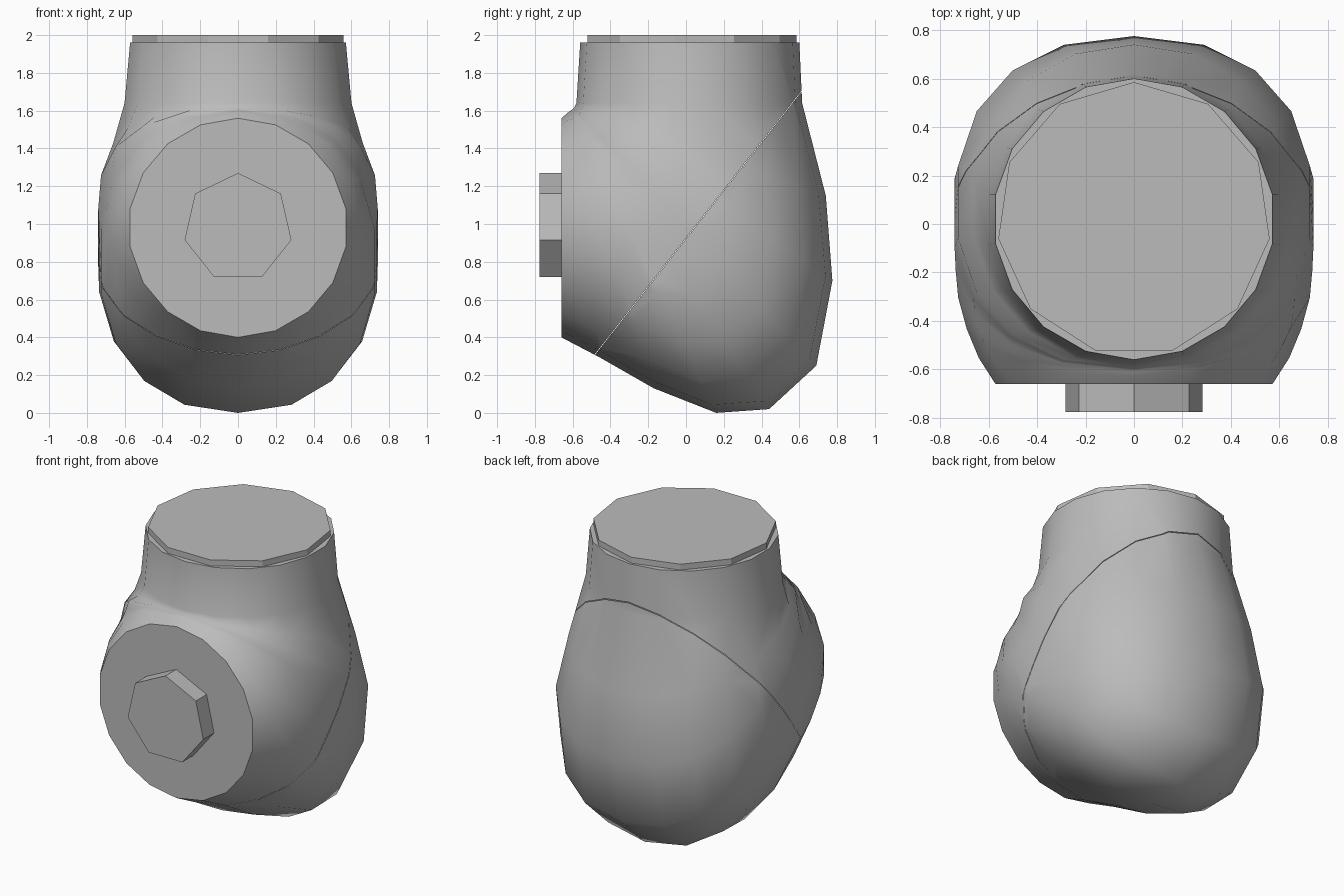
import bpy, bmesh, math
from mathutils import Vector

if "Cube" in bpy.data.objects:
    bpy.data.objects.remove(bpy.data.objects["Cube"], do_unlink=True)

grey = bpy.data.materials.new("joint grey")
grey.use_nodes = True
grey.diffuse_color = (0.5, 0.5, 0.5, 1)
grey.node_tree.nodes["Principled BSDF"].inputs["Base Color"].default_value = (0.5, 0.5, 0.5, 1)

SIDES = 18


def finish(bm, name, smooth=True):
    bmesh.ops.recalc_face_normals(bm, faces=bm.faces)
    mesh = bpy.data.meshes.new(name)
    bm.to_mesh(mesh)
    bm.free()
    mesh.materials.append(grey)
    obj = bpy.data.objects.new(name, mesh)
    bpy.context.collection.objects.link(obj)
    if smooth:
        bpy.ops.object.select_all(action='DESELECT')
        obj.select_set(True)
        bpy.context.view_layer.objects.active = obj
        bpy.ops.object.shade_smooth_by_angle(angle=math.radians(40))
    return obj


# Bent body: rings fan round the inner corner
# inner (y, z), outer (y, z), half width, roundness
RINGS = [
    ((-.56, 1.96), (.60, 1.96), .58, 2),
    ((-.58, 1.64), (.615, 1.64), .61, 2),
    ((-.59, 1.62), (.74, 1.15), .67, 2.1),
    ((-.594, 1.615), (.775, .70), .735, 2.3),
    ((-.598, 1.61), (.69, .25), .75, 2.3),
    ((-.602, 1.607), (.44, .02), .745, 2.3),
    ((-.606, 1.603), (.16, .0), .735, 2.25),
    ((-.612, 1.60), (-.17, .13), .70, 2.1),
    ((-.625, 1.59), (-.45, .29), .65, 2),
    ((-.66, 1.56), (-.66, .40), .58, 2),
]


def signed_power(v, p):
    return math.copysign(abs(v) ** p, v)


def body():
    bm = bmesh.new()
    loops = []
    for inner, outer, width, n in RINGS:
        a, b = Vector((0, *inner)), Vector((0, *outer))
        mid, half = (a + b) / 2, (b - a) / 2
        loop = []
        for i in range(SIDES):
            t = math.tau * i / SIDES
            x = width * signed_power(math.sin(t), 2 / n)
            loop.append(bm.verts.new(mid + half * signed_power(math.cos(t), 2 / n) + Vector((x, 0, 0))))
        loops.append(loop)
    for p, q in zip(loops, loops[1:]):
        for i in range(SIDES):
            j = (i + 1) % SIDES
            bm.faces.new((p[i], p[j], q[j], q[i]))
    bm.faces.new(loops[0])
    bm.faces.new(loops[-1])
    bmesh.ops.recalc_face_normals(bm, faces=bm.faces)
    return bm


# Split the body along a slanted seam into housing and rear shell
seam_normal = Vector((0, 1.30, -1.02)).normalized()
for name, side in (("elbow_housing", -1), ("rear_shell", 1)):
    bm = body()
    bmesh.ops.bisect_plane(bm, geom=bm.verts[:] + bm.edges[:] + bm.faces[:],
                           plane_co=Vector((0, .06, 1.0)) + seam_normal * side * .0015,
                           plane_no=seam_normal * side, clear_inner=True)
    finish(bm, name)


# Flat cap discs on the neck and the front face
def disc(name, sides, radius, depth, location, front=False):
    bm = bmesh.new()
    bmesh.ops.create_cone(bm, cap_ends=True, segments=sides, radius1=radius, radius2=radius, depth=depth)
    obj = finish(bm, name, smooth=False)
    obj.location = location
    if front:
        obj.rotation_euler.x = math.radians(90)


disc("neck_cap", 11, .565, .06, (0, .02, 1.97))
disc("front_boss", 7, .29, .135, (0, -.7075, .98), front=True)
